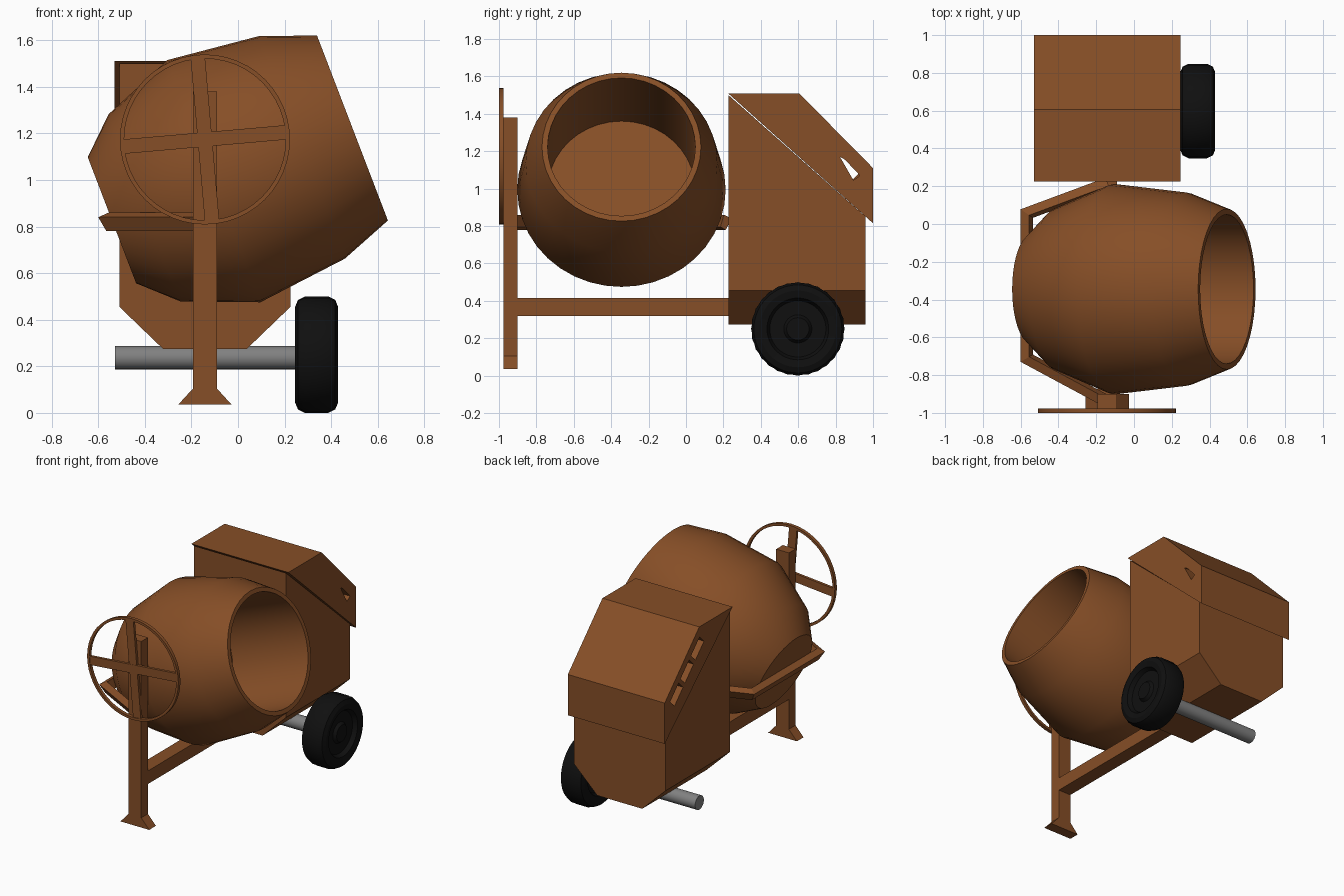
import bpy, bmesh, math
from mathutils import Vector, Matrix

if "Cube" in bpy.data.objects:
    bpy.data.objects.remove(bpy.data.objects["Cube"])


def material(name, rgb):
    m = bpy.data.materials.new(name)
    m.diffuse_color = (*rgb, 1)
    m.use_nodes = True
    m.node_tree.nodes["Principled BSDF"].inputs["Base Color"].default_value = m.diffuse_color
    return m


ORANGE = material("rusty_orange", (0.24, 0.077, 0.02))
GRAY = material("steel_gray", (0.22, 0.22, 0.22))
BLACK = material("rubber_black", (0.005, 0.005, 0.005))
CX = -0.142   # shared centre line of post, housing and hand wheel


def finish(name, bm, mat, smooth=None):
    bmesh.ops.remove_doubles(bm, verts=bm.verts, dist=1e-5)
    bmesh.ops.recalc_face_normals(bm, faces=bm.faces)
    me = bpy.data.meshes.new(name)
    bm.to_mesh(me)
    bm.free()
    me.materials.append(mat)
    ob = bpy.data.objects.new(name, me)
    bpy.context.collection.objects.link(ob)
    if smooth:
        bpy.ops.object.select_all(action='DESELECT')
        ob.select_set(True)
        bpy.context.view_layer.objects.active = ob
        bpy.ops.object.shade_smooth_by_angle(angle=math.radians(smooth))
    return ob


def bridge(bm, rings, closed=False):
    """Quads between successive closed rings of vertices."""
    n = len(rings[0])
    pairs = list(zip(rings, rings[1:])) + ([(rings[-1], rings[0])] if closed else [])
    for a, b in pairs:
        for i in range(n):
            j = (i + 1) % n
            bm.faces.new((a[i], a[j], b[j], b[i]))


def lathe(name, profile, origin, axis, segs, mat, closed=False, tread=0, smooth=35):
    """Revolve (radius, distance) points about an axis."""
    rot = Vector(axis).to_track_quat('Z', 'Y').to_matrix().to_4x4()
    mw = Matrix.Translation(origin) @ rot
    bm = bmesh.new()
    rings = []
    for r, t in profile:
        ring = []
        for i in range(segs):
            a = 2 * math.pi * i / segs
            k = r - tread if r > 0.235 and i % 2 else r
            ring.append(bm.verts.new(mw @ Vector((k * math.cos(a), k * math.sin(a), t))))
        rings.append(ring)
    bridge(bm, rings, closed)
    if not closed:
        bm.faces.new(rings[0])
        bm.faces.new(rings[-1])
    return finish(name, bm, mat, smooth)


def prism(name, pts, axis, lo, hi, mat=ORANGE):
    """Extrude a polygon: (y, z) points along x, or (x, z) points along y."""
    bm = bmesh.new()
    rings = [[bm.verts.new((d, p, q) if axis == 'x' else (p, d, q)) for p, q in pts]
             for d in (lo, hi)]
    bridge(bm, rings)
    bm.faces.new(rings[0])
    bm.faces.new(rings[1])
    return finish(name, bm, mat)


def box_pts(p0, p1, q0, q1):
    return [(p0, q0), (p1, q0), (p1, q1), (p0, q1)]


# Tilted mixing drum with a cylindrical bore
lathe("mixing_drum",
      [(0.29, -1.106), (0.43, -0.957), (0.557, -0.637), (0.512, -0.231),
       (0.425, 0), (0.395, 0), (0.395, -0.645)],
      (0.4915, -0.345, 1.223), (0.934, 0, 0.358), 40, ORANGE)

# Front post with flared foot, and the beam running back to the housing
h = 0.051
prism("front_post", box_pts(CX - h, CX + h, 0.1, 1.38), 'y', -0.976, -0.9)
prism("post_foot", [(CX - 0.115, 0.035), (CX + 0.115, 0.035), (CX + h, 0.105), (CX - h, 0.105)],
      'y', -0.976, -0.9)
prism("lower_beam", box_pts(CX - h, CX + h, 0.32, 0.415), 'y', -0.92, 0.24)

# Tipping hand wheel: rim and four spokes turned five degrees
lathe("hand_wheel_rim", [(0.347, -0.012), (0.365, -0.012), (0.365, 0.012), (0.347, 0.012)],
      (CX, -0.988, 1.174), (0, 1, 0), 48, ORANGE, closed=True)
for i in range(2):
    a = math.radians(5 + 90 * i)
    c, s = math.cos(a), math.sin(a)
    pts = [(CX + p * c - q * s, 1.174 + p * s + q * c)
           for p, q in box_pts(-0.352, 0.352, -0.031, 0.031)]
    prism(f"hand_wheel_spokes_{i + 1}", pts, 'y', -0.996 + 0.001 * i, -0.976)

# Yoke bar bent round the back of the drum, with a slanted section
path = [Vector(p) for p in ((-0.15, -0.972), (-0.6, -0.73), (-0.6, 0.078), (-0.15, 0.245))]
section = [(0, 0.84), (0.035, 0.78), (0.065, 0.795), (0.045, 0.86)]   # inset, height
bm = bmesh.new()
rings = []
for i, p in enumerate(path):
    dirs = [(path[k + 1] - path[k]).normalized() for k in (i - 1, i) if 0 <= k < 3]
    normals = [Vector((d.y, -d.x)) for d in dirs]
    m = sum(normals, Vector((0, 0))).normalized()
    m /= m.dot(normals[0])
    rings.append([bm.verts.new((p.x + m.x * o, p.y + m.y * o, z)) for o, z in section])
bridge(bm, rings)
bm.faces.new(rings[0])
bm.faces.new(rings[-1])
finish("drum_yoke", bm, ORANGE)

# Motor housing: tapered bottom, top trimmed along the cover's diagonal
bm = bmesh.new()
outline = [(-0.18, 0.275), (0.18, 0.275), (0.367, 0.455), (0.367, None), (-0.367, None), (-0.367, 0.455)]
rings = [[bm.verts.new((CX + x, y, top if z is None else z)) for x, z in outline]
         for y, top in ((0.227, 1.5), (0.96, 0.85))]
bridge(bm, rings)
bm.faces.new(rings[0])
bm.faces.new(rings[1])
finish("motor_housing", bm, ORANGE)

# Wedge-shaped cover, slightly wider than the housing
cover = prism("housing_cover", [(0.225, 1.51), (0.605, 1.51), (1.0, 1.11), (1.0, 0.815)],
              'x', CX - 0.388, CX + 0.387)


# Vents: three slots on the left side, one small opening through to the right
def cut(name, pts, lo, hi):
    tool = prism(name, pts, 'x', lo, hi)
    tool.hide_render = True
    tool.hide_viewport = False
    tool.display_type = 'WIRE'
    mod = cover.modifiers.new(name, 'BOOLEAN')
    mod.operation = 'DIFFERENCE'
    mod.solver = 'EXACT'
    mod.object = tool


def on_slope(s, off):
    return (0.605 + 0.703 * s - 0.711 * off, 1.51 - 0.711 * s - 0.703 * off)


for i in range(3):
    s = 0.05 + 0.17 * i
    cut(f"vent_cutter_{i + 1}",
        [on_slope(*p) for p in box_pts(s, s + 0.14, 0.055, 0.125)], -0.6, -0.47)
cut("vent_cutter_right", [(0.823, 1.17), (0.85, 1.155), (0.93, 1.07), (0.895, 1.045)], -0.5, 0.3)

# Axle and single road wheel
lathe("axle", [(0.05, 0), (0.05, 0.80)], (-0.528, 0.6, 0.237), (1, 0, 0), 24, GRAY)
side = [(0.06, 0.075), (0.075, 0.055), (0.15, 0.055), (0.165, 0.085), (0.205, 0.0925),
        (0.235, 0.08), (0.25, 0.05)]
lathe("road_wheel", [(r, -t) for r, t in side] + side[::-1],
      (0.3375, 0.598, 0.25), (1, 0, 0), 56, BLACK, tread=0.004, smooth=30)
